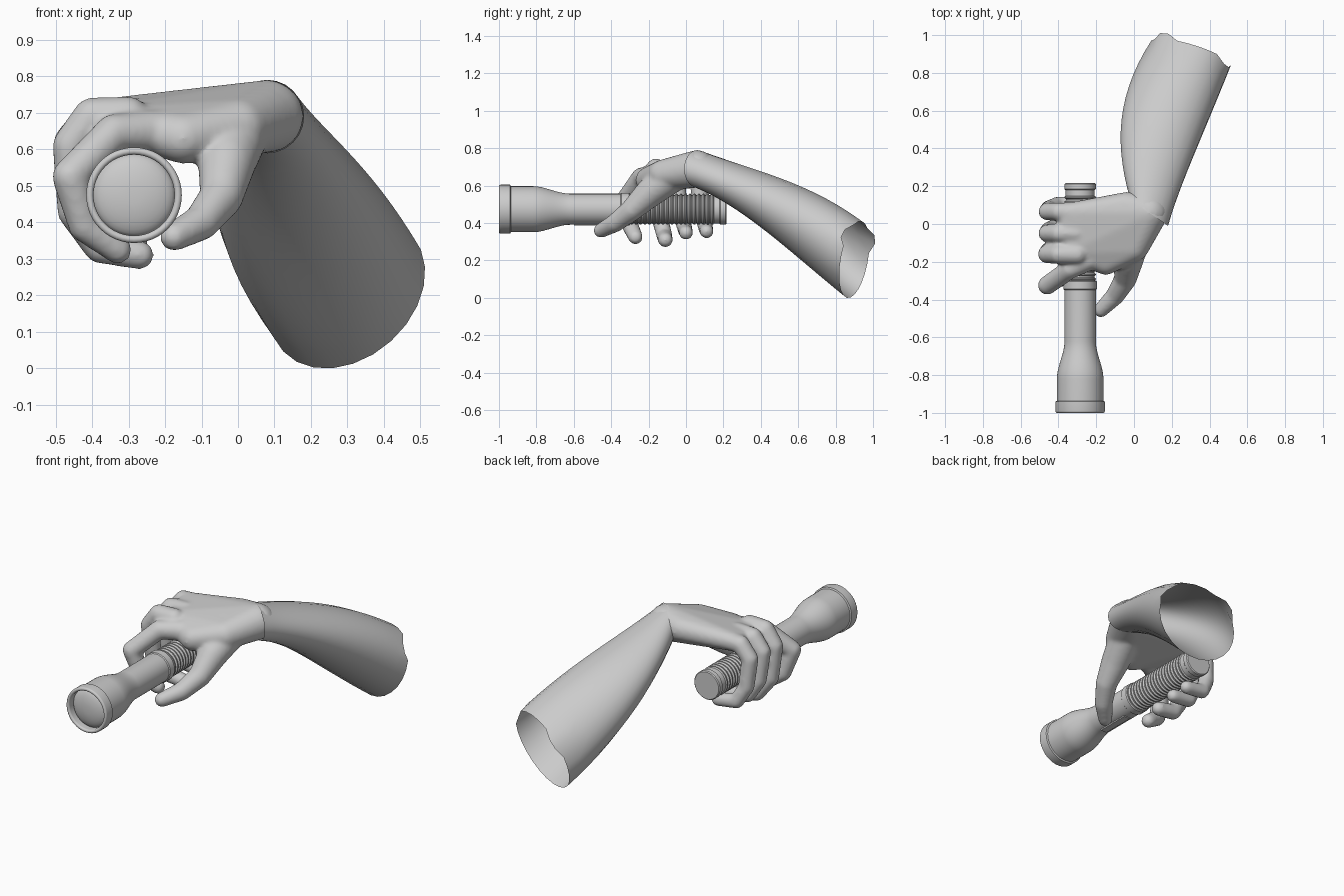
import bpy, bmesh
from math import sin, cos, pi, radians
from mathutils import Vector

cube = bpy.data.objects.get("Cube")
if cube:
    bpy.data.objects.remove(cube, do_unlink=True)

shade = (.6, .6, .6, 1)
grey = bpy.data.materials.new("plain grey")
grey.use_nodes = True
grey.diffuse_color = shade
grey.node_tree.nodes["Principled BSDF"].inputs["Base Color"].default_value = shade


def finish(name, bm, angle):
    mesh = bpy.data.meshes.new(name)
    bm.to_mesh(mesh)
    bm.free()
    mesh.materials.append(grey)
    part = bpy.data.objects.new(name, mesh)
    bpy.context.collection.objects.link(part)
    bpy.ops.object.select_all(action="DESELECT")
    part.select_set(True)
    bpy.context.view_layer.objects.active = part
    bpy.ops.object.shade_smooth_by_angle(angle=radians(angle))
    return part


def circle(count):
    return [2 * pi * step / count for step in range(count)]


def smoothstep(t):
    t = max(0, min(1, t))
    return t * t * (3 - 2 * t)


def loft(bm, rings, capped):
    """Bridge a list of point rings with quads."""
    loops = [[bm.verts.new(point) for point in ring] for ring in rings]
    for near, far in zip(loops, loops[1:]):
        for i in range(len(near)):
            bm.faces.new((near[i - 1], near[i], far[i], far[i - 1]))
    if capped:
        bm.faces.new(loops[0])
        bm.faces.new(loops[-1])
    bmesh.ops.recalc_face_normals(bm, faces=bm.faces[:])


# Torch: profiles of (y, radius) turned about one line along y
AXIS_X, AXIS_Z = -.285, .474
BODY = .083


def lathe(name, profile, capped=True):
    bm = bmesh.new()
    loft(bm, [[(AXIS_X + radius * cos(a), y, AXIS_Z + radius * sin(a)) for a in circle(48)]
              for y, radius in profile], capped)
    finish(name, bm, 35)


def band(name, start, end, radius):
    """Short cylinder with softened rims."""
    soft = .005
    lathe(name, [(start, radius - soft), (start + soft, radius),
                 (end - soft, radius), (end, radius - soft)])


# Rolled front rim, domed lens and flared head
rim = [(-.99 - .01 * sin(a), .121 - .01 * cos(a)) for a in circle(16)[:9]]
lathe("torch_rim", [(-.95, .111)] + rim + [(-.94, .131), (-.935, .12)], capped=False)
dome = [pi / 2 * step / 8 for step in range(8)]
lathe("torch_lens", [(-.95 - .04 * sin(a), .113 * cos(a)) for a in dome])
flare = [step / 16 for step in range(17)]
lathe("torch_head", [(-.94, BODY + .04)]
      + [(-.82 + t / 5, BODY + .04 * (1 - smoothstep(t))) for t in flare]
      + [(-.3, BODY)])
band("torch_collar", -.35, -.3, BODY + .005)

# Ribbed grip and tail cap
ribs = [(-.3 + .006 * step, BODY if step % 4 in (1, 2) else BODY - .008)
        for step in range(77)]
lathe("torch_grip", ribs)
band("torch_neck", .14, .19, BODY - .006)
band("torch_tail_cap", .18, .216, BODY)

# Slide switch strip on the underside
bm = bmesh.new()
bmesh.ops.create_cube(bm, size=1)
bmesh.ops.scale(bm, vec=(.04, .2, .01), verts=bm.verts[:])
bmesh.ops.translate(bm, vec=(AXIS_X, -.5, AXIS_Z - BODY), verts=bm.verts[:])
finish("torch_switch", bm, 35)

# Forearm: open sleeve swept from wrist to elbow along a bent path
wrist, bend, elbow = Vector((.08, .06, .69)), Vector((.08, .48, .53)), Vector((.3, .9, .205))
STEPS = 14
rings = []
for step in range(STEPS + 1):
    t = step / STEPS
    centre = wrist.lerp(bend, t).lerp(bend.lerp(elbow, t), t)
    width = .1 + .12 * sin(2 * t)
    height = .1 + .105 * smoothstep(t)
    roll = .04 * t
    rings.append([centre + Vector((width * cos(a) + roll * sin(a),
                                   roll * sin(a) - .07 * cos(a),
                                   height * sin(a) + roll / 2 * cos(a)))
                  for a in circle(24)])
# Ragged elbow edge: a notch on one side, a point on the other
for notch, point in ((2, 9), (3, 10)):
    rings[-1][notch].y -= .03
    rings[-1][point].y += .03
bm = bmesh.new()
loft(bm, rings, capped=False)
finish("forearm", bm, 60)

# Hand: rounded hulls for palm, fingers and thumb, fused into one skin
ball = bmesh.new()
bmesh.ops.create_icosphere(ball, subdivisions=3, radius=1)
directions = [vert.co.copy() for vert in ball.verts]
ball.free()
bm = bmesh.new()


def hull(*joints):
    """Convex skin around balls given as (x, y, z, radius)."""
    points = [bm.verts.new(Vector((x, y, z)) + direction * radius)
              for x, y, z, radius in joints for direction in directions]
    bmesh.ops.convex_hull(bm, input=points)
    loose = [vert for vert in bm.verts if not vert.link_faces]
    bmesh.ops.delete(bm, geom=loose, context="VERTS")


def chain(joints):
    for near, far in zip(joints, joints[1:]):
        hull(near, far)


# Palm, from the wrist to the knuckle row
hull((.08, .06, .69, .1), (0, -.12, .66, .08), (-.15, -.2, .63, .07),
     (-.04, .1, .7, .07), (-.36, .06, .69, .05), (-.34, -.14, .67, .05))

# Middle, ring and little fingers share one curl of (x, drop, sideways lean)
CURL = [(-.3, 0, 0), (-.4, 0, 0), (-.46, .08, 0), (-.45, .26, .4), (-.38, .36, .9), (-.27, .38, 1)]


def finger(side, lean, size):
    chain([(x * (1.5 - size / 2) if drop > .3 else x, side + lean * share,
            .69 - drop * size, (.055 - .003 * joint) * (size + 1) / 2)
           for joint, (x, drop, share) in enumerate(CURL)])


finger(side=-.16, lean=.05, size=1)
finger(side=-.05, lean=.05, size=.9)
finger(side=.065, lean=.045, size=.88)

# Index finger, reaching forward, and thumb, reaching down past the torch
chain([(-.22, -.18, .65, .06), (-.34, -.24, .645, .052), (-.46, -.325, .525, .05),
       (-.42, -.3, .39, .045), (-.33, -.27, .325, .04)])
chain([(0, -.07, .655, .09), (-.03, -.19, .565, .08), (-.045, -.29, .47, .06),
       (-.1, -.38, .4, .05), (-.175, -.455, .36, .04)])

hand = finish("hand", bm, 180)
fuse = hand.modifiers.new("fuse", "REMESH")
fuse.mode = "VOXEL"
fuse.voxel_size = .01
fuse.use_smooth_shade = True
relax = hand.modifiers.new("relax", "SMOOTH")
relax.iterations = 10
